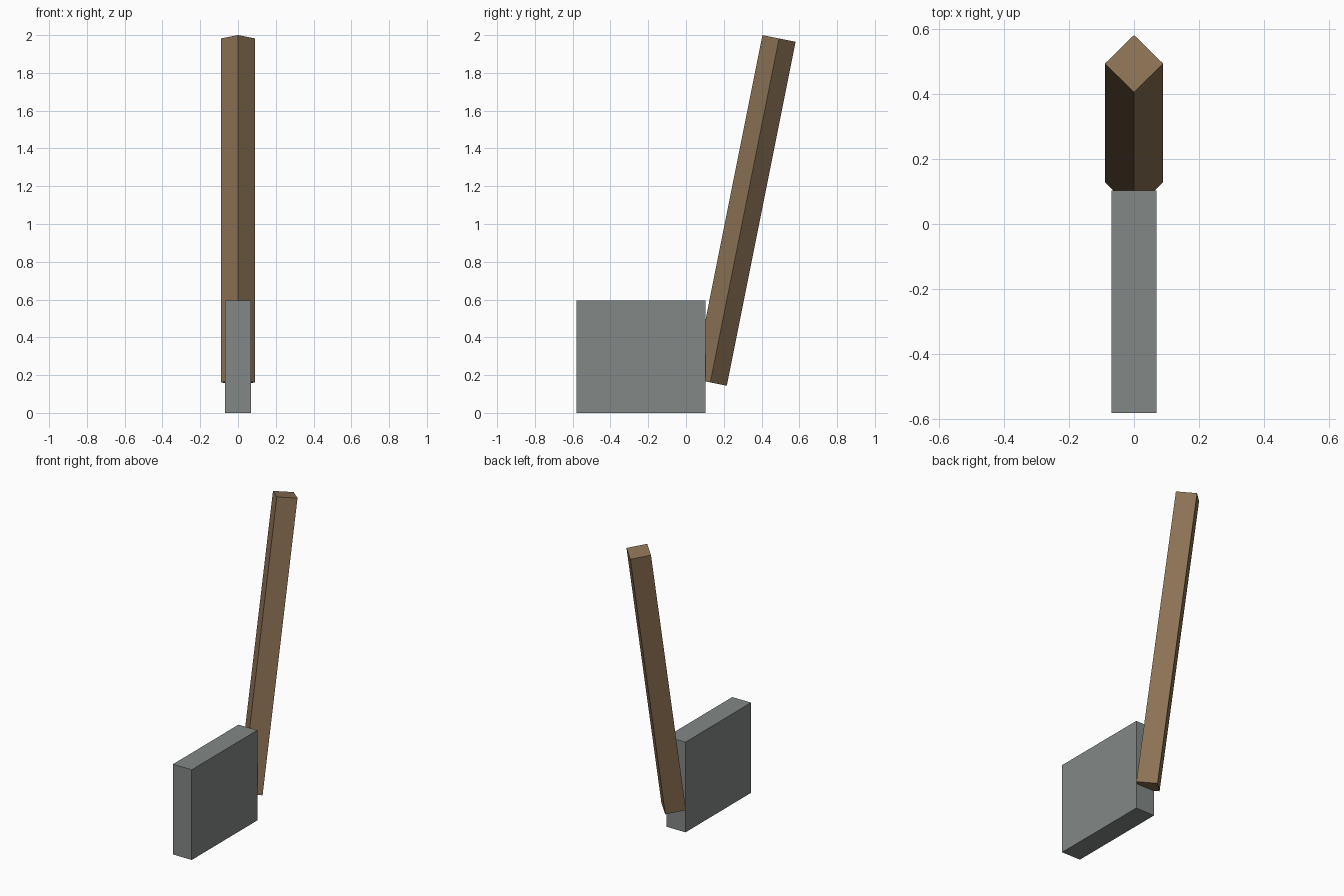
import bpy
import math
from mathutils import Matrix, Vector

if "Cube" in bpy.data.objects:
    bpy.data.objects.remove(bpy.data.objects["Cube"])


def material(name, rgb):
    m = bpy.data.materials.new(name)
    m.diffuse_color = (*rgb, 1)
    m.use_nodes = True
    m.node_tree.nodes["Principled BSDF"].inputs["Base Color"].default_value = m.diffuse_color
    return m


def block(name, size, matrix, mat):
    bpy.ops.mesh.primitive_cube_add(size=1)
    ob = bpy.context.object
    ob.name = name
    ob.data.transform(matrix @ Matrix.Diagonal((*size, 1)))
    ob.data.materials.append(mat)
    return ob


stone = material("stone grey", (0.223, 0.246, 0.238))
wood = material("wood brown", (0.262, 0.168, 0.089))

# Slab head
block("head", (0.137, 0.683, 0.595),
      Matrix.Translation((0, -0.2385, 0.2975)), stone)

# Square handle, turned 45 degrees and leaning back
tilt = math.atan2(0.364, 1.821)
length = 1.857
side = 0.0895 * math.sqrt(2)
top = Vector((0, 0.4925, 1.9825))
axis = Vector((0, math.sin(tilt), math.cos(tilt)))
block("handle", (side, side, length),
      Matrix.Translation(top - axis * length / 2)
      @ Matrix.Rotation(-tilt, 4, 'X')
      @ Matrix.Rotation(math.radians(45), 4, 'Z'), wood)
